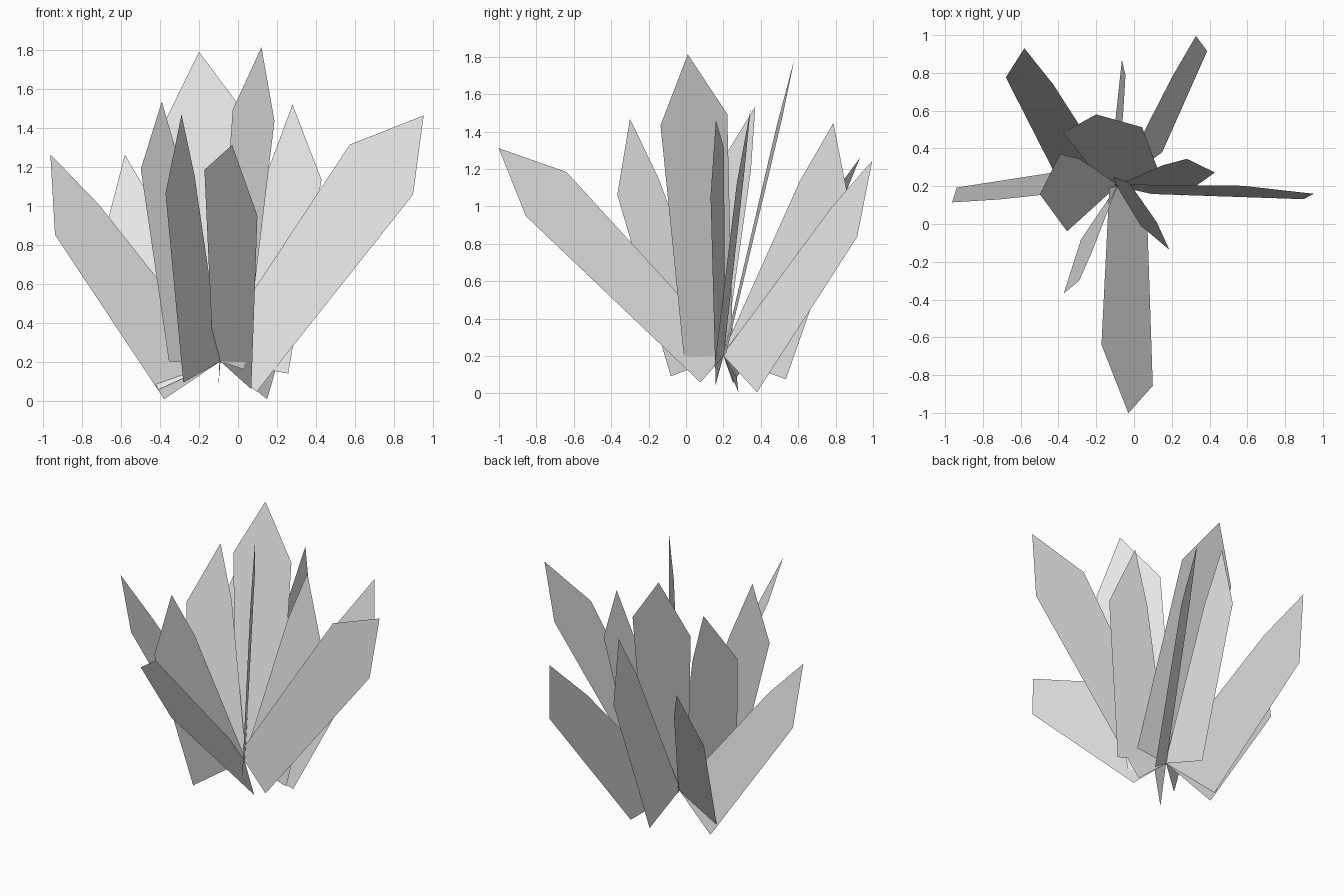
import bpy
from mathutils import Vector

cube = bpy.data.objects.get("Cube")
if cube:
    bpy.data.objects.remove(cube, do_unlink=True)

# One plain grey for every blade
grey = bpy.data.materials.new("pale_grey")
grey.use_nodes = True
colour = (0.8, 0.8, 0.8, 1)
grey.diffuse_color = colour
grey.node_tree.nodes["Principled BSDF"].inputs["Base Color"].default_value = colour

# Point where all blades meet
HUB = Vector((-0.09, 0.20, 0.20))

# Flat outlines: (distance along the blade, distance toward its wide side)
LARGE = [(0, -0.06), (0, 0.245), (1.29, 0.22), (1.638, 0), (1.28, -0.20)]
SMALL = [(0, -0.01), (0.03, 0.355), (1.04, 0.25), (1.378, 0), (1.02, -0.03)]


def blade(name, outline, tip, side):
    """Flat pointed blade from the hub to the tip, widened toward side."""
    along = (Vector(tip) - HUB).normalized()
    across = Vector(side)
    across = (across - along * across.dot(along)).normalized()
    points = [HUB + along * v + across * u for v, u in outline]
    mesh = bpy.data.meshes.new(name)
    mesh.from_pydata(points, [], [range(len(points))])
    mesh.materials.append(grey)
    obj = bpy.data.objects.new(name, mesh)
    bpy.context.collection.objects.link(obj)


# Four large blades
blade("large_blade_front", LARGE, (-0.03, -1.0, 1.31), (0.15, -0.12, -0.13))
blade("large_blade_upright", LARGE, (0.12, 0.01, 1.81), (0.12, -0.20, -0.03))
blade("large_blade_left", LARGE, (0.95, 0.16, 1.46), (0.18, -0.04, -0.15))
blade("large_blade_back", LARGE, (-0.20, 0.58, 1.79), (0.38, 0.03, 0.05))

# Seven small blades
blade("small_blade_right", SMALL, (-0.96, 0.115, 1.26), (-0.28, 0.08, -0.20))
blade("small_blade_back_right", SMALL, (-0.58, 0.93, 1.26), (-0.31, 0.05, -0.14))
blade("small_blade_inner_right", SMALL, (-0.39, 0.37, 1.53), (-0.265, -0.24, 0))
blade("small_blade_front_right", SMALL, (-0.29, -0.30, 1.47), (-0.19, -0.28, -0.11))
blade("small_blade_inner_left", SMALL, (0.28, 0.345, 1.52), (0.36, -0.05, -0.06))
blade("small_blade_back_left", SMALL, (0.33, 1.0, 1.25), (0.24, 0.18, -0.195))
blade("small_blade_back", SMALL, (-0.045, 0.79, 1.45), (-0.01, 0.33, -0.12))
